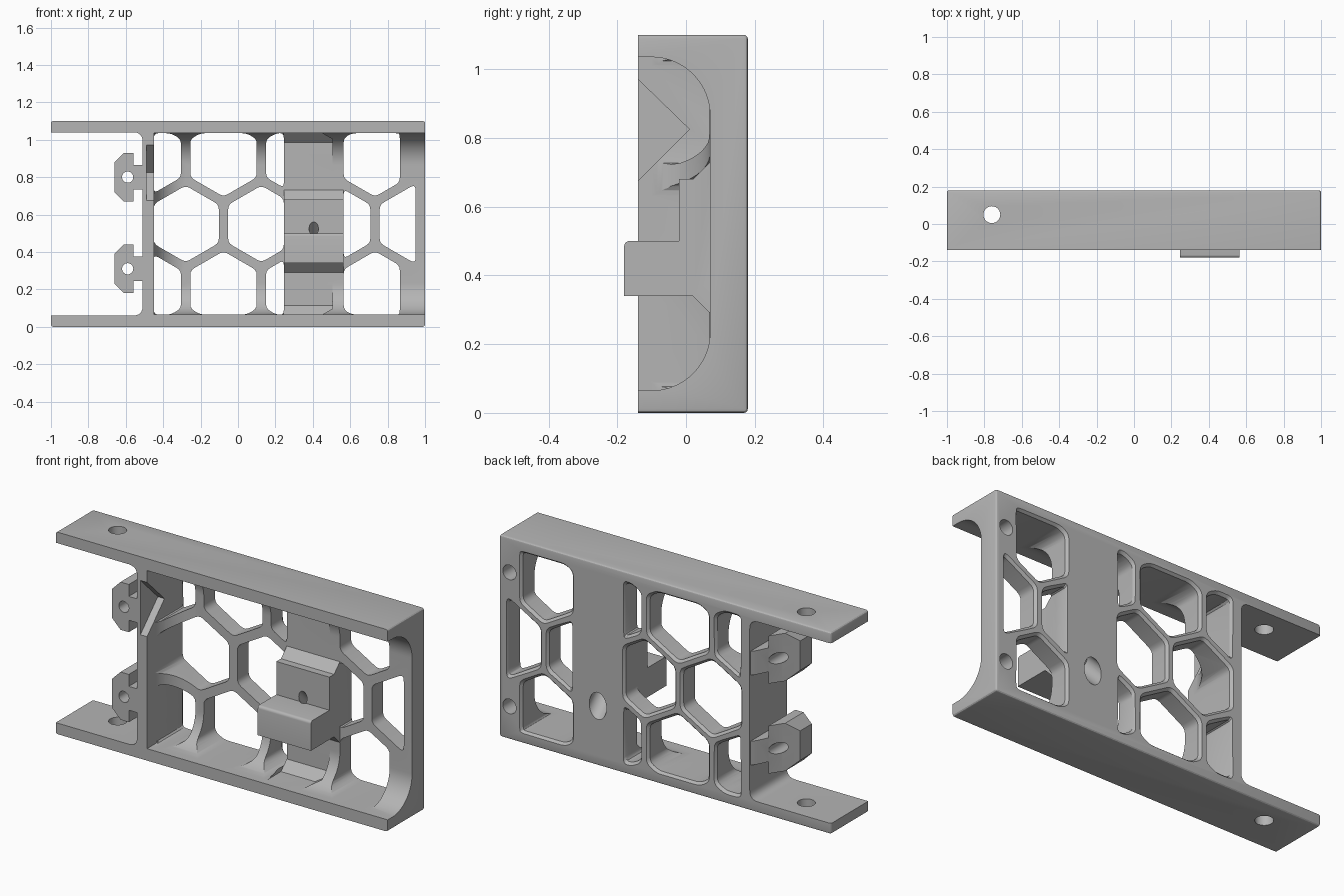
import bpy, bmesh, math
from mathutils import Matrix, Vector

cube = bpy.data.objects.get("Cube")
if cube:
    bpy.data.objects.remove(cube, do_unlink=True)

grey = bpy.data.materials.new("plain_grey")
grey.use_nodes = True
grey.diffuse_color = (0.46, 0.46, 0.46, 1)
grey.node_tree.nodes["Principled BSDF"].inputs["Base Color"].default_value = grey.diffuse_color

FRONT, BACK, PANEL = -0.14, 0.18, 0.07      # y of rim, back face, panel face
LOW, HIGH = 0.065, 1.035                    # inner faces of the two plates
MID = (LOW + HIGH) / 2
WALL = (-0.51, -0.45)
STRIP = (0.245, 0.565)
AXES = {"x": lambda u, v, t: (t, u, v),
        "y": lambda u, v, t: (u, t, v),
        "z": lambda u, v, t: (u, v, t)}


def finish(name, bm):
    bmesh.ops.recalc_face_normals(bm, faces=bm.faces)
    mesh = bpy.data.meshes.new(name)
    bm.to_mesh(mesh)
    bm.free()
    mesh.materials.append(grey)
    ob = bpy.data.objects.new(name, mesh)
    bpy.context.collection.objects.link(ob)
    return ob


def loft(name, rings, axis):
    """Join matching 2D outlines, given as (outline, position) pairs."""
    bm = bmesh.new()
    loops = [[bm.verts.new(AXES[axis](u, v, t)) for u, v in pts] for pts, t in rings]
    n = len(loops[0])
    for a, b in zip(loops, loops[1:]):
        for i in range(n):
            j = (i + 1) % n
            bm.faces.new((a[i], a[j], b[j], b[i]))
    bm.faces.new(loops[0])
    bm.faces.new(loops[-1])
    return finish(name, bm)


def prism(name, pts, axis, a, b):
    return loft(name, [(pts, a), (pts, b)], axis)


def rect(u0, u1, v0, v1):
    return [(u0, v0), (u1, v0), (u1, v1), (u0, v1)]


def rod(name, radius, length, matrix):
    bm = bmesh.new()
    bmesh.ops.create_cone(bm, cap_ends=True, segments=32, radius1=radius,
                          radius2=radius, depth=length, matrix=matrix)
    return finish(name, bm)


def combine(ob, other, op="DIFFERENCE"):
    mod = ob.modifiers.new("combine", "BOOLEAN")
    mod.operation, mod.solver, mod.object = op, "EXACT", other
    bpy.context.view_layer.update()
    graph = bpy.context.evaluated_depsgraph_get()
    mesh = bpy.data.meshes.new_from_object(ob.evaluated_get(graph))
    ob.modifiers.clear()
    ob.data = mesh
    bpy.data.objects.remove(other, do_unlink=True)


def rounded(pts, radius, steps=5):
    out = []
    for i, p in enumerate(pts):
        p, a, b = Vector(p), Vector(pts[i - 1]), Vector(pts[(i + 1) % len(pts)])
        s = p + (a - p).normalized() * min(radius, (a - p).length * 0.45)
        e = p + (b - p).normalized() * min(radius, (b - p).length * 0.45)
        for k in range(steps + 1):
            t = k / steps
            out.append(tuple(s * (1 - t) ** 2 + p * 2 * t * (1 - t) + e * t * t))
    return out


def clip(pts, axis, limit, sign):
    """Keep the part of an outline where sign * (coordinate - limit) >= 0."""
    out = []
    for i, q in enumerate(pts):
        p = pts[i - 1]
        dp, dq = sign * (p[axis] - limit), sign * (q[axis] - limit)
        if (dp < 0) != (dq < 0):
            f = dp / (dp - dq)
            out.append((p[0] + f * (q[0] - p[0]), p[1] + f * (q[1] - p[1])))
        if dq >= 0:
            out.append(q)
    return out


def arc(cx, cy, r, start, end, n=16):
    angles = [math.radians(start + (end - start) * i / n) for i in range(n + 1)]
    return [(cx + r * math.cos(a), cy + r * math.sin(a)) for a in angles]


# Frame: bevelled block, square only along its front rim
body = prism("lattice_frame", rect(-1, 1, 0, 1.1), "y", FRONT, BACK)
bm = bmesh.new()
bm.from_mesh(body.data)
edges = [e for e in bm.edges if max(v.co.y for v in e.verts) > 0]
bmesh.ops.bevel(bm, geom=edges, offset=0.012, segments=3, profile=0.5, affect="EDGES")
bm.to_mesh(body.data)
bm.free()

# Open left bay between the plates
bay = rounded(rect(-1.3, WALL[0], 0.06, 1.04), 0.05)
combine(body, prism("bay_cutter", bay, "y", -0.4, 0.4))

# Hollow front with rounded upper and lower corners
R = 0.17
hollow = [(-0.3, LOW)] + arc(PANEL - R, LOW + R, R, -90, 0)
hollow += arc(PANEL - R, HIGH - R, R, 0, 90) + [(-0.3, HIGH)]
combine(body, prism("hollow_cutter", hollow, "x", WALL[1], 1.2))

# Concave web between the wall and the panel
web = [(WALL[1] - 0.02, PANEL + 0.02)] + [(WALL[1] - 0.02, PANEL - R)]
web += arc(WALL[1] + R, PANEL - R, R, 180, 90) + [(WALL[1] + R, PANEL + 0.02)]
combine(body, prism("web", web, "z", 0.04, 1.06), "UNION")

# Honeycomb windows, flared at the back, skipping the solid strip
PITCH = 0.405
CELL_R = 0.205


def window(pts):
    soft = rounded(pts, 0.025, 3)
    c = sum((Vector(p) for p in soft), Vector((0, 0))) / len(soft)
    wide = [tuple(Vector(p) + (Vector(p) - c).normalized() * 0.02) for p in soft]
    combine(body, loft("window_cutter", [(soft, -0.3), (soft, 0.166), (wide, 0.186)], "y"))


for row in (-1, 0, 1):
    first = -0.28 if row == 0 else -0.28 - PITCH / 2
    for col in range(4):
        cx, cz = first + col * PITCH, MID + row * PITCH * math.sqrt(3) / 2
        cell = [(cx + CELL_R * math.sin(k * math.pi / 3),
                 cz + CELL_R * math.cos(k * math.pi / 3)) for k in range(6)]
        right_limit = 0.95 if row == 0 else 0.865
        for axis, limit, sign in ((0, WALL[1], 1), (0, right_limit, -1),
                                  (1, LOW, 1), (1, HIGH, -1)):
            cell = clip(cell, axis, limit, sign)
        for limit, sign in ((STRIP[0], -1), (STRIP[1], 1)):
            part = clip(cell, 0, limit, sign)
            if len(part) > 2 and max(p[0] for p in part) - min(p[0] for p in part) > 0.02:
                window(part)
        # Clear the rounded corner in front of the strip
        front = clip(clip(cell, 0, STRIP[0], 1), 0, STRIP[1], -1)
        if row and len(front) > 2 and max(p[0] for p in front) - min(p[0] for p in front) > 0.1:
            combine(body, prism("strip_cutter", front, "y", -0.3, PANEL))

# Chamfers where the strip meets the plates
for z, s in ((LOW, 1), (HIGH, -1)):
    wedge = [(PANEL - 0.05, z - s * 0.01), (PANEL - 0.05, z), (PANEL, z + s * 0.05),
             (PANEL + 0.03, z + s * 0.05), (PANEL + 0.03, z - s * 0.01)]
    combine(body, prism("strip_chamfer", wedge, "x", STRIP[0], 0.53), "UNION")

# Stepped block with a protruding ledge on the strip
block = [(0.1, 0.29), (PANEL, 0.29), (0.02, 0.34), (-0.18, 0.34)]
block += arc(-0.165, 0.485, 0.015, 180, 90, 4)
block += [(-0.02, 0.5), (-0.02, 0.68), (0.02, 0.68), (PANEL, 0.73), (0.1, 0.73)]
combine(body, prism("ledge_block", block, "x", *STRIP), "UNION")

# Slanted screw hole with a wide bore from the back
tilt = Matrix.Translation((0.405, BACK, 0.325)) @ Matrix.Rotation(math.radians(45), 4, "X")
combine(body, rod("wide_bore", 0.052, 0.3, tilt @ Matrix.Translation((0, 0, 0.01))))
combine(body, rod("screw_bore", 0.025, 0.8, tilt))

# Blind holes in the back of the end post
upright = Matrix.Rotation(math.radians(90), 4, "X")
for z in (0.18, 0.91):
    combine(body, rod("post_hole", 0.04, 0.2, Matrix.Translation((0.938, BACK, z)) @ upright))

# Through holes in both plates
combine(body, rod("plate_hole", 0.045, 3, Matrix.Translation((-0.76, 0.05, 0.5))))

# V notch in the inner side of the wall
notch = [(-0.16, 0.99), (0.01, 0.825), (-0.16, 0.655)]
combine(body, prism("notch_cutter", notch, "x", -0.49, -0.44))

# Two hammerhead clips tapering back to the wall
parts = [body]
half = [(-0.50, 0.065), (-0.56, 0.065), (-0.56, 0.13), (-0.61, 0.13), (-0.66, 0.08)]
plan = [(-0.50, FRONT), (-0.66, FRONT), (-0.66, -0.04), (-0.60, 0.03),
        (-0.56, 0.09), (-0.53, 0.15), (-0.51, 0.175), (-0.50, 0.175)]
for name, z in (("lower_clip", 0.31), ("upper_clip", 0.8)):
    outline = [(x, z + h) for x, h in half] + [(x, z - h) for x, h in reversed(half)]
    arm = prism(name, outline, "y", -0.2, 0.25)
    arm.data.update()
    combine(arm, prism("clip_taper", plan, "z", z - 0.3, z + 0.3), "INTERSECT")
    combine(arm, rod("clip_hole", 0.03, 1, Matrix.Translation((-0.59, 0, z)) @ upright))
    parts.append(arm)

# Smooth curved faces while keeping edges crisp
for ob in bpy.context.view_layer.objects:
    ob.select_set(ob in parts)
bpy.context.view_layer.objects.active = body
bpy.ops.object.shade_smooth_by_angle(angle=math.radians(28))
